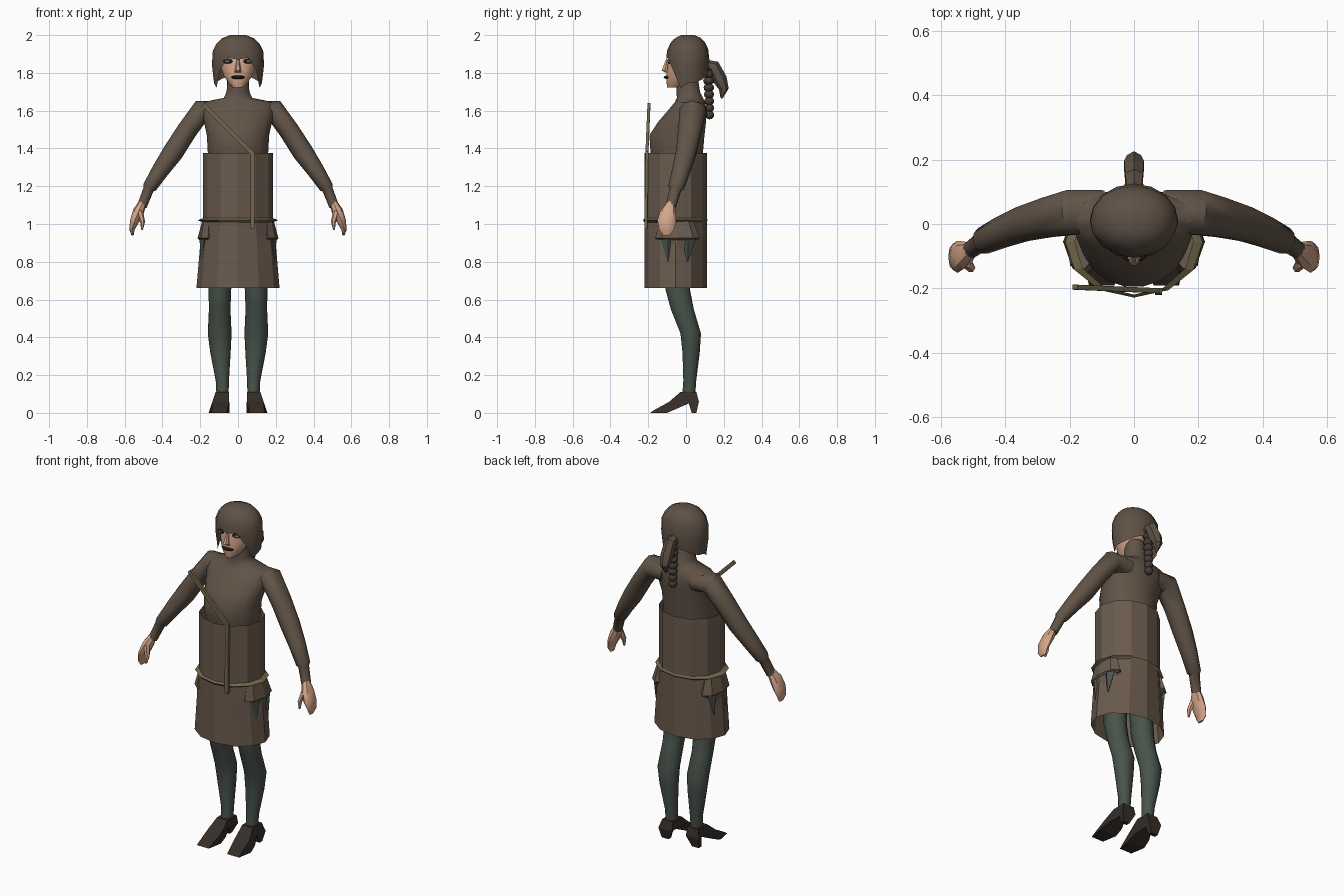
import bpy, bmesh, math
from mathutils import Vector


def material(name, col):
    m = bpy.data.materials.new(name)
    m.diffuse_color = (*col, 1)
    return m


CLOTH = material("brown cloth", (0.122, 0.089, 0.064))
SKIRT = material("skirt brown", (0.144, 0.103, 0.074))
HAIR = material("hair brown", (0.115, 0.083, 0.060))
BRAID = material("dark braid", (0.060, 0.045, 0.034))
SKIN = material("skin", (0.66, 0.38, 0.25))
GREEN = material("legging green", (0.065, 0.085, 0.069))
SHOE = material("shoe brown", (0.036, 0.027, 0.021))
GOLD = material("strap olive", (0.17, 0.14, 0.067))
BLACK = material("black", (0.010, 0.009, 0.008))
GREY = material("eye grey", (0.16, 0.17, 0.15))


def finish(name, bm, mat, angle=40):
    """Turn a bmesh into an object; angle 0 keeps it faceted."""
    bmesh.ops.recalc_face_normals(bm, faces=bm.faces[:])
    me = bpy.data.meshes.new(name)
    bm.to_mesh(me)
    bm.free()
    me.materials.append(mat)
    if angle:
        me.shade_smooth()
        me.set_sharp_from_angle(angle=math.radians(angle))
    ob = bpy.data.objects.new(name, me)
    bpy.context.collection.objects.link(ob)
    return ob


def bridge(bm, rings, caps=True):
    n = len(rings[0])
    for a, b in zip(rings, rings[1:]):
        for i in range(n):
            j = (i + 1) % n
            bm.faces.new((a[i], a[j], b[j], b[i]))
    if caps:
        bm.faces.new(rings[0])
        bm.faces.new(rings[-1])


def tube(name, pts, mat, segs=10, ref=None, side=1, caps=True, angle=40, phase=0.0):
    """Loft ellipses (x, y, z, ra, rb). Without ref the rings are level
    (ra along x, rb along y); with ref they follow the path, rb along ref."""
    bm = bmesh.new()
    rings = []
    cs = [Vector(p[:3]) for p in pts]
    for k, p in enumerate(pts):
        u, v = Vector((1, 0, 0)), Vector((0, 1, 0))
        if ref:
            t = (cs[min(k + 1, len(cs) - 1)] - cs[max(k - 1, 0)]).normalized()
            r = Vector(ref)
            v = (r - t * r.dot(t)).normalized()
            u = v.cross(t)
        ring = []
        for i in range(segs):
            a = phase + 2 * math.pi * i / segs
            c = cs[k] + u * p[3] * math.cos(a) + v * p[4] * math.sin(a)
            ring.append(bm.verts.new((c.x * side, c.y, c.z)))
        rings.append(ring)
    bridge(bm, rings, caps)
    return finish(name, bm, mat, angle)


def stack(rows):
    """Rows (z, half width, front y, back y) to level ellipses."""
    return [(0, (f + b) / 2, z, rx, (b - f) / 2) for z, rx, f, b in rows]


def ball(name, loc, scale, mat, turn=0, u=10, v=6):
    bm = bmesh.new()
    bmesh.ops.create_uvsphere(bm, u_segments=u, v_segments=v, radius=1)
    ob = finish(name, bm, mat, 60)
    ob.location, ob.scale = loc, scale
    ob.rotation_euler.z = turn
    return ob


# Torso with neck
tube("torso", stack([
    (1.33, .155, -.180, .085), (1.38, .160, -.190, .092), (1.47, .165, -.196, .100),
    (1.54, .180, -.150, .108), (1.60, .195, -.098, .111), (1.645, .185, -.060, .102),
    (1.668, .075, -.050, .090), (1.70, .060, -.050, .075), (1.80, .056, -.050, .060),
]), CLOTH, 18, angle=55)

# Faceted skirt, open at both ends
tube("skirt", stack([(.66, .22, -.22, .11), (.93, .197, -.22, .11),
                     (1.02, .185, -.22, .11), (1.375, .185, -.22, .11)]),
     SKIRT, 12, caps=False, angle=0)

# Belt and shoulder strap
tube("belt", stack([(1.008, .184, -.219, .109), (1.02, .213, -.228, .114),
                    (1.032, .184, -.219, .109)]), GOLD, 12, caps=False, angle=0)
for nm, pts in (("strap_diagonal", [(-.183, -.196, 1.632), (.076, -.207, 1.375)]),
                ("strap_hanging", [(.076, -.207, 1.385), (.076, -.213, .975)])):
    tube(nm, [(*p, .015, .011) for p in pts], GOLD, 4, ref=(0, 1, 0),
         angle=0, phase=math.pi / 4)

# Head
tube("face", stack([(1.722, .028, -.100, -.03), (1.745, .050, -.104, .00),
                    (1.785, .076, -.106, .04), (1.83, .092, -.100, .06),
                    (1.87, .102, -.096, .07), (1.92, .100, -.085, .07)]), SKIN, 14)
tube("nose", [(0, -.103, 1.802, .019, .008), (0, -.112, 1.812, .017, .020),
              (0, -.100, 1.87, .007, .008)], SKIN, 6, angle=0)
ball("mouth", (0, -.098, 1.777), (.040, .020, .010), BLACK)
for s in (-1, 1):
    ball("eye_rim", (s * .055, -.084, 1.862), (.030, .010, .013), BLACK, s * .45)
    ball("eye", (s * .056, -.091, 1.860), (.016, .006, .007), GREY, s * .45)

# Hair cap: hem height depends on the angle from the front
HEM = [1.870, 1.880, 1.815, 1.720, 1.745, 1.750, 1.765, 1.785, 1.790]
PROFILE = [(1.70, .86), (1.80, .96), (1.87, 1.0), (1.92, .96), (1.96, .80),
           (1.985, .60), (2.0, .30)]


def hair_radius(z):
    for (z0, r0), (z1, r1) in zip(PROFILE, PROFILE[1:]):
        if z <= z1:
            return r0 + (r1 - r0) * (z - z0) / (z1 - z0)
    return PROFILE[-1][1]


bm = bmesh.new()
rings = []
for t in (0, .35, .65, .82, .93, 1):
    ring = []
    for i in range(16):
        a = 2 * math.pi * i / 16
        hem = HEM[min(i, 16 - i)]
        z = hem + (2.0 - hem) * t
        r = hair_radius(z)
        ring.append(bm.verts.new((.14 * r * math.sin(a), .01 - .115 * r * math.cos(a), z)))
    rings.append(ring)
bridge(bm, rings, caps=False)
bm.faces.new(rings[-1])
finish("hair", bm, HAIR, 50)

# Ponytail and braid
tube("ponytail", [(0, .10, 1.845, .025, .025), (0, .145, 1.835, .035, .032),
                  (0, .180, 1.765, .038, .035), (0, .200, 1.715, .026, .026),
                  (0, .188, 1.665, .005, .005)], HAIR, 6, ref=(1, 0, 0), angle=30)
for i in range(8):
    r = .031 - .001 * i
    ball("braid_knot", (0, .118 + .001 * i, 1.83 - .036 * i), (r, r, .024), BRAID, u=8)

# Shoe side outline (y, z)
OUTLINE = [(-.19, 0), (-.17, .014), (-.09, .058), (-.03, .11), (.055, .11), (.068, .06),
           (.055, 0), (.03, 0), (.015, .05), (-.05, .022), (-.10, 0)]

for s, lr in ((-1, "right"), (1, "left")):
    # Sleeved arm, ending in a narrow cuff
    tube(lr + "_arm", [
        (.09, .040, 1.592, .058, .068), (.195, .036, 1.598, .060, .073),
        (.27, .020, 1.495, .054, .064), (.345, .000, 1.378, .055, .056),
        (.41, -.025, 1.285, .046, .050), (.468, -.052, 1.195, .037, .043),
        (.474, -.056, 1.183, .028, .032), (.508, -.080, 1.095, .026, .028),
    ], CLOTH, 10, ref=(0, 1, 0), side=s, angle=45)
    # Hand and thumb
    tube(lr + "_hand", [
        (.506, -.080, 1.110, .022, .023), (.527, -.095, 1.065, .030, .042),
        (.548, -.102, 1.015, .024, .050), (.562, -.102, .970, .014, .040),
        (.558, -.102, .940, .006, .020),
    ], SKIN, 8, ref=(0, 1, 0), side=s)
    tube(lr + "_thumb", [(.520, -.118, 1.065, .018, .020), (.505, -.136, 1.010, .013, .015),
                         (.508, -.143, .970, .005, .006)],
         SKIN, 6, ref=(0, 1, 0), side=s)
    # Leg
    tube(lr + "_leg", [
        (.088, -.050, .86, .064, .070), (.096, -.043, .65, .060, .068),
        (.097, -.020, .55, .057, .064), (.097, .025, .42, .063, .057),
        (.093, .027, .32, .054, .048), (.083, .020, .17, .035, .036),
        (.082, .014, .09, .032, .036),
    ], GREEN, 10, side=s)
    # Shoe: outline widened towards the sole, with a slim heel
    bm = bmesh.new()
    rings = []
    for e in (-1, 1):
        ring = []
        for y, z in OUTLINE:
            w = .056 - .19 * z
            if y > .01 and z < .055:
                w = .022
            elif y < -.15:
                w = .040
            ring.append(bm.verts.new((s * (.1 - .15 * z) + e * w, y, z)))
        rings.append(ring)
    bridge(bm, rings)
    finish(lr + "_shoe", bm, SHOE, 0)
    # Hip pouch with its tapering underside
    tube(lr + "_pouch", [
        (.155, -.050, 1.015, .035, .090), (.158, -.045, .925, .056, .118),
        (.158, -.045, .915, .046, .095), (.165, -.045, .835, .026, .045),
    ], SKIRT, 8, side=s, angle=0)
    # Green cloth points below the pouch
    for y in (-.095, .010):
        tube(lr + "_cloth_point", [(.178, y, .92, .026, .040), (.192, y, .80, .003, .003)],
             GREEN, 4, side=s, angle=0)
